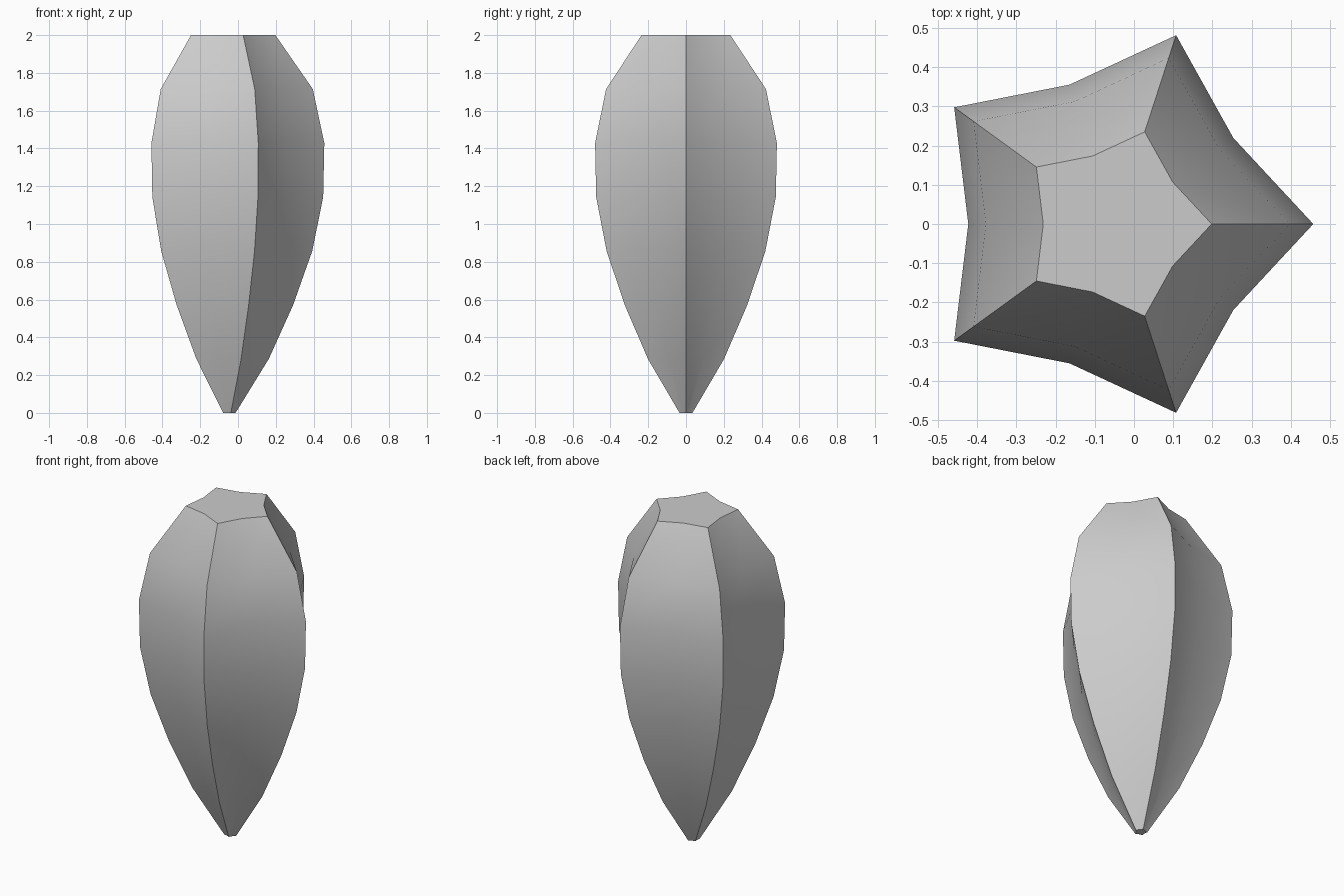
import bpy, bmesh, math

if "Cube" in bpy.data.objects:
    bpy.data.objects.remove(bpy.data.objects["Cube"])

# Star-shaped fruit body: five-pointed rings stacked at even heights
TIP_RADII = [0.036, 0.212, 0.341, 0.442, 0.500, 0.506, 0.445, 0.247]
VALLEY = 0.738      # valley radius relative to tip radius
CENTRE_X = -0.049   # puts the bounding box on x = 0
HEIGHT = 2.0

bm = bmesh.new()
rings = []
for i, radius in enumerate(TIP_RADII):
    z = HEIGHT * i / (len(TIP_RADII) - 1)
    ring = []
    for k in range(10):
        a = k * math.pi / 5
        r = radius * (VALLEY if k % 2 else 1)
        ring.append(bm.verts.new((CENTRE_X + r * math.cos(a), r * math.sin(a), z)))
    rings.append(ring)

# Side walls
for low, high in zip(rings, rings[1:]):
    for k in range(10):
        n = (k + 1) % 10
        bm.faces.new((low[k], low[n], high[n], high[k]))

# Flat end caps
bm.faces.new(rings[-1])
bm.faces.new(rings[0][::-1])

mesh = bpy.data.meshes.new("star_fruit_body")
bm.to_mesh(mesh)
bm.free()
body = bpy.data.objects.new("star_fruit_body", mesh)
bpy.context.collection.objects.link(body)

# Smooth valleys, crisp ridges and caps
bpy.context.view_layer.objects.active = body
body.select_set(True)
bpy.ops.object.shade_smooth_by_angle(angle=math.radians(30))
